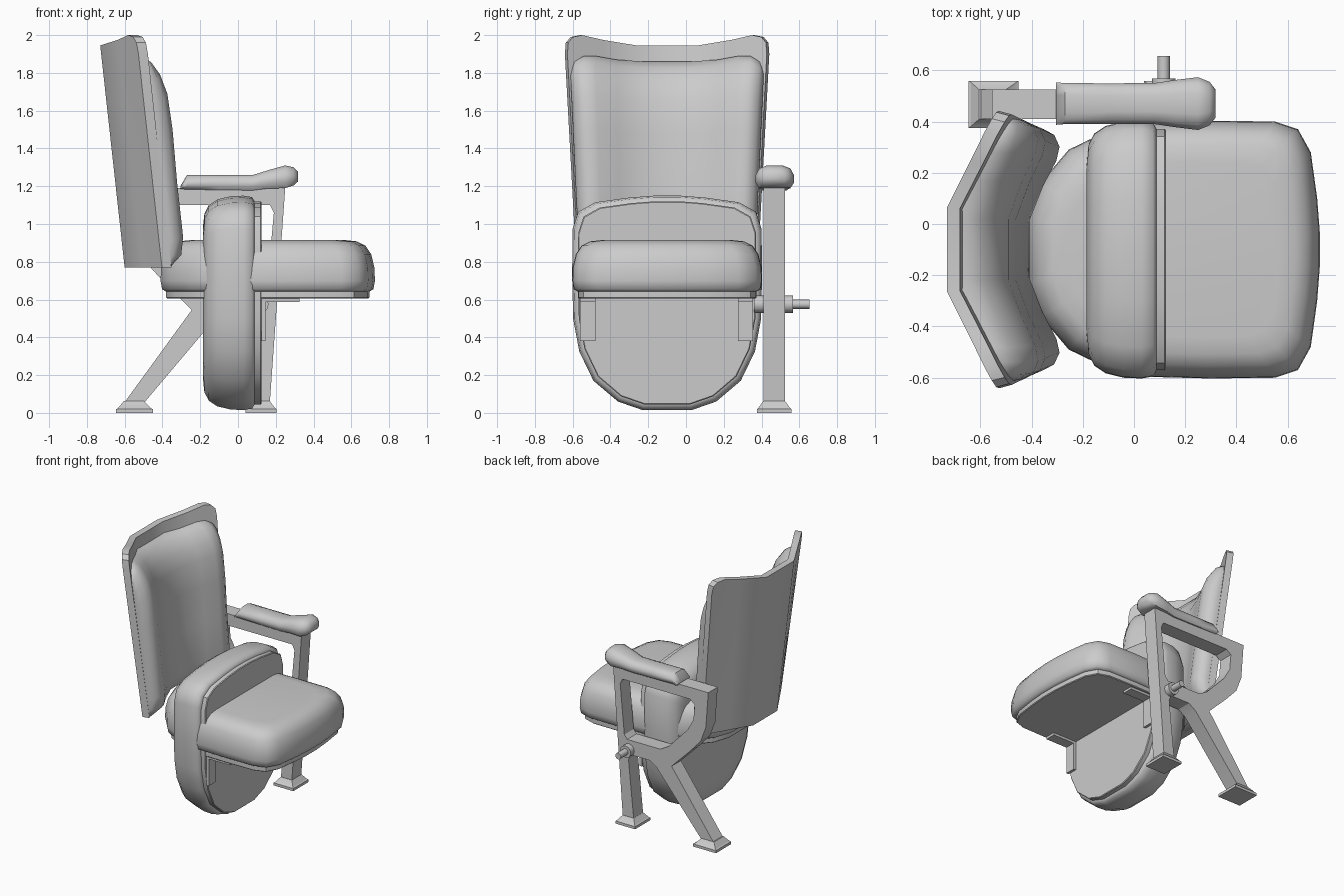
import bpy, bmesh, math
from mathutils import Matrix, Vector

if "Cube" in bpy.data.objects:
    bpy.data.objects.remove(bpy.data.objects["Cube"])

YC = -0.10   # centre line of seat and back
YF = 0.467   # centre line of side frame


def finish(name, bm, angle=40):
    bmesh.ops.recalc_face_normals(bm, faces=bm.faces)
    me = bpy.data.meshes.new(name)
    bm.to_mesh(me)
    bm.free()
    ob = bpy.data.objects.new(name, me)
    bpy.context.collection.objects.link(ob)
    smooth(ob, angle)
    return ob


def smooth(ob, angle):
    bpy.ops.object.select_all(action='DESELECT')
    ob.select_set(True)
    bpy.context.view_layer.objects.active = ob
    bpy.ops.object.shade_smooth_by_angle(angle=math.radians(angle))


def loft(name, rings, angle=40, matrix=None):
    """Skin closed rings of equal length and cap both ends."""
    bm = bmesh.new()
    vs = [[bm.verts.new(p) for p in r] for r in rings]
    n = len(vs[0])
    for a, b in zip(vs, vs[1:]):
        for i in range(n):
            j = (i + 1) % n
            bm.faces.new((a[i], a[j], b[j], b[i]))
    bm.faces.new(vs[0])
    bm.faces.new(vs[-1])
    if matrix:
        bm.transform(matrix)
    return finish(name, bm, angle)


def rect(cx, cy, hx, hy, z):
    return [(cx + a * hx, cy + b * hy, z) for a, b in ((-1, -1), (1, -1), (1, 1), (-1, 1))]


def box(name, x0, x1, y0, y1, z0, z1, matrix=None):
    cx, cy, hx, hy = (x0 + x1) / 2, (y0 + y1) / 2, (x1 - x0) / 2, (y1 - y0) / 2
    return loft(name, [rect(cx, cy, hx, hy, z0), rect(cx, cy, hx, hy, z1)], 30, matrix)


# Seat: rounded at the rear, squarer at the front
half = [(-0.41, 0.13), (-0.365, 0.26), (-0.255, 0.39), (-0.1, 0.465), (0.07, 0.497),
        (0.3, 0.503), (0.55, 0.5), (0.64, 0.47), (0.69, 0.38), (0.715, 0.2), (0.725, 0.07)]
outline = half + [(x, -y) for x, y in reversed(half)]


def seat_ring(d, z):
    cx = 0.1575
    return [(cx + (x - cx) * (1 - d / 0.567), YC + y * (1 - d / 0.503), z) for x, y in outline]


# the folded seat is the open seat turned a quarter about y
fold = Matrix(((0, 0, -1, 0.73), (0, 1, 0, 0), (1, 0, 0, 0.425), (0, 0, 0, 1)))
for tag, m in (("open", None), ("folded", fold)):
    loft("seat_cushion_" + tag,
         [seat_ring(d, z) for d, z in ((0.03, 0.642), (0.008, 0.655), (0, 0.70), (0.003, 0.77),
                                       (0.02, 0.84), (0.05, 0.885), (0.095, 0.908), (0.16, 0.915))], 60, m)
    loft("seat_board_" + tag,
         [seat_ring(d, z) for d, z in ((0.035, 0.605), (0.03, 0.61), (0.03, 0.645))], 30, m)

# Hinge brackets under the seat
for y in (-0.52, 0.315):
    box("hinge_plate_top", 0.125, 0.325, y - 0.04, y + 0.04, 0.587, 0.606)
    box("hinge_plate_down", 0.124, 0.145, y - 0.04, y + 0.04, 0.38, 0.606)


# Back: bent sheet leaning backwards
def bend(s):
    return max(0, abs(s) - 0.165) * 0.52


def rear_x(s, z):
    return -0.73 + 0.11 * (1.95 - z) + bend(s)


def mirrored(cols):
    return [(-c[0],) + c[1:] for c in reversed(cols)] + cols


def grid_mesh(bm, pts):
    vs = [[bm.verts.new(p) for p in col] for col in pts]
    for a, b in zip(vs, vs[1:]):
        for i in range(len(a) - 1):
            bm.faces.new((a[i], b[i], b[i + 1], a[i + 1]))
    return vs


bm = bmesh.new()
pts = []
for s, top in mirrored([(0.165, 1.945), (0.35, 1.975), (0.46, 2.0), (0.51, 1.99),
                        (0.537, 1.96), (0.545, 1.90)]):
    col = []
    for t in (0, 0.5, 1):
        z = 0.77 + (top - 0.77) * t
        k = 0.88 + 0.12 * (z - 0.77) / 1.2
        col.append((rear_x(s, z), YC + s * k, z))
    pts.append(col)
back = grid_mesh(bm, pts)
front = grid_mesh(bm, [[(x + 0.05, YC + (y - YC) * 0.975, z) for x, y, z in c] for c in pts])
rim = lambda g: g[0][:] + [c[-1] for c in g[1:-1]] + g[-1][::-1] + [c[0] for c in g[-2:0:-1]]
ra, rb = rim(back), rim(front)
for i in range(len(ra)):
    j = (i + 1) % len(ra)
    bm.faces.new((ra[i], ra[j], rb[j], rb[i]))
finish("back_panel", bm, 35)

# Back cushion: padded sheet with rounded rim, closed onto the panel
bm = bmesh.new()
cols = mirrored([(0.12, 1.86, 1), (0.27, 1.87, 1), (0.38, 1.89, 0.97), (0.44, 1.89, 0.85),
                 (0.49, 1.86, 0.55), (0.515, 1.80, 0.2), (0.517, 1.79, -0.15)])
rows = [(0, -0.15), (0.0, 0.3), (0.055, 0.85), (0.14, 1), (0.4, 1), (0.65, 1.05),
        (0.82, 1.0), (0.91, 0.8), (0.97, 0.5), (1, 0.15), (1, -0.15)]
pts = []
for s, top, ks in cols:
    col = []
    for t, kt in rows:
        z = 0.775 + (top - 0.775) * t
        w = 0.90 + 0.10 * (z - 0.775) / 1.1
        k = ks * kt if min(ks, kt) > 0 else -0.15
        col.append((rear_x(s, z) + 0.05 + 0.158 * k, YC + s * w, z))
    pts.append(col)
grid_mesh(bm, pts)
finish("back_cushion", bm, 70)

# Side frame: flat outline with a window
outer = [(-0.605, 0.05), (-0.245, 0.545), (-0.40, 0.70), (-0.49, 0.80), (-0.535, 0.92),
         (-0.555, 1.19), (0.25, 1.19), (0.168, 0.05), (0.075, 0.05), (0.12, 0.50),
         (0.10, 0.54), (-0.06, 0.54), (-0.12, 0.50), (-0.50, 0.05)]
window = [(0.155, 0.68), (0.19, 1.06), (0.17, 1.10), (-0.40, 1.10), (-0.44, 1.07),
          (-0.43, 0.95), (-0.38, 0.86), (-0.22, 0.69), (-0.15, 0.65), (0.13, 0.65)]
cu = bpy.data.curves.new("side_frame", 'CURVE')
cu.dimensions = '2D'
cu.fill_mode = 'BOTH'
cu.extrude = 0.057
for loop in (outer, window):
    sp = cu.splines.new('POLY')
    sp.points.add(len(loop) - 1)
    for p, (x, z) in zip(sp.points, loop):
        p.co = (x, z, 0, 1)
    sp.use_cyclic_u = True
frame = bpy.data.objects.new("side_frame", cu)
frame.location.y = YF
frame.rotation_euler.x = math.pi / 2
bpy.context.collection.objects.link(frame)
bpy.context.view_layer.objects.active = frame
frame.select_set(True)
bpy.ops.object.select_all(action='DESELECT')
frame.select_set(True)
bpy.ops.object.convert(target='MESH')
smooth(frame, 30)

# Flared feet
for name, cx, hx, tx, th in (("rear_foot", -0.548, 0.097, -0.552, 0.053),
                             ("front_foot", 0.122, 0.083, 0.122, 0.047)):
    loft(name, [rect(cx, YF, hx, 0.092, 0), rect(cx, YF, hx, 0.092, 0.02),
                rect(cx, YF, hx * 0.9, 0.085, 0.025), rect(tx, YF, th, 0.058, 0.062)], 20)

# Armrest: rounded sections along x (x, half width, bottom, top)
rings = []
for x, w, z0, z1 in ((-0.305, 0.083, 1.185, 1.20), (-0.27, 0.08, 1.183, 1.26), (-0.1, 0.079, 1.18, 1.26),
                     (0.08, 0.08, 1.178, 1.26), (0.16, 0.092, 1.188, 1.285), (0.25, 0.103, 1.19, 1.31),
                     (0.295, 0.085, 1.205, 1.30), (0.318, 0.055, 1.225, 1.275)):
    h = z1 - z0
    prof = ((-0.8, 0), (-1, 0.25), (-1, 0.55), (-0.8, 0.87), (-0.4, 1),
            (0.4, 1), (0.8, 0.87), (1, 0.55), (1, 0.25), (0.8, 0))
    rings.append([(x, YF + 0.003 + a * w, z0 + b * h) for a, b in prof])
loft("armrest", rings, 45)

# Hinge bolt with collars on both sides of the frame
for name, r, y0, y1 in (("bolt_shaft", 0.024, 0.36, 0.655), ("outer_collar", 0.046, 0.52, 0.567),
                        ("inner_collar", 0.046, 0.36, 0.412)):
    loft(name, [[(0.116 + r * math.cos(i * math.pi / 6), y, 0.575 + r * math.sin(i * math.pi / 6))
                 for i in range(12)] for y in (y0, y1)], 40)
